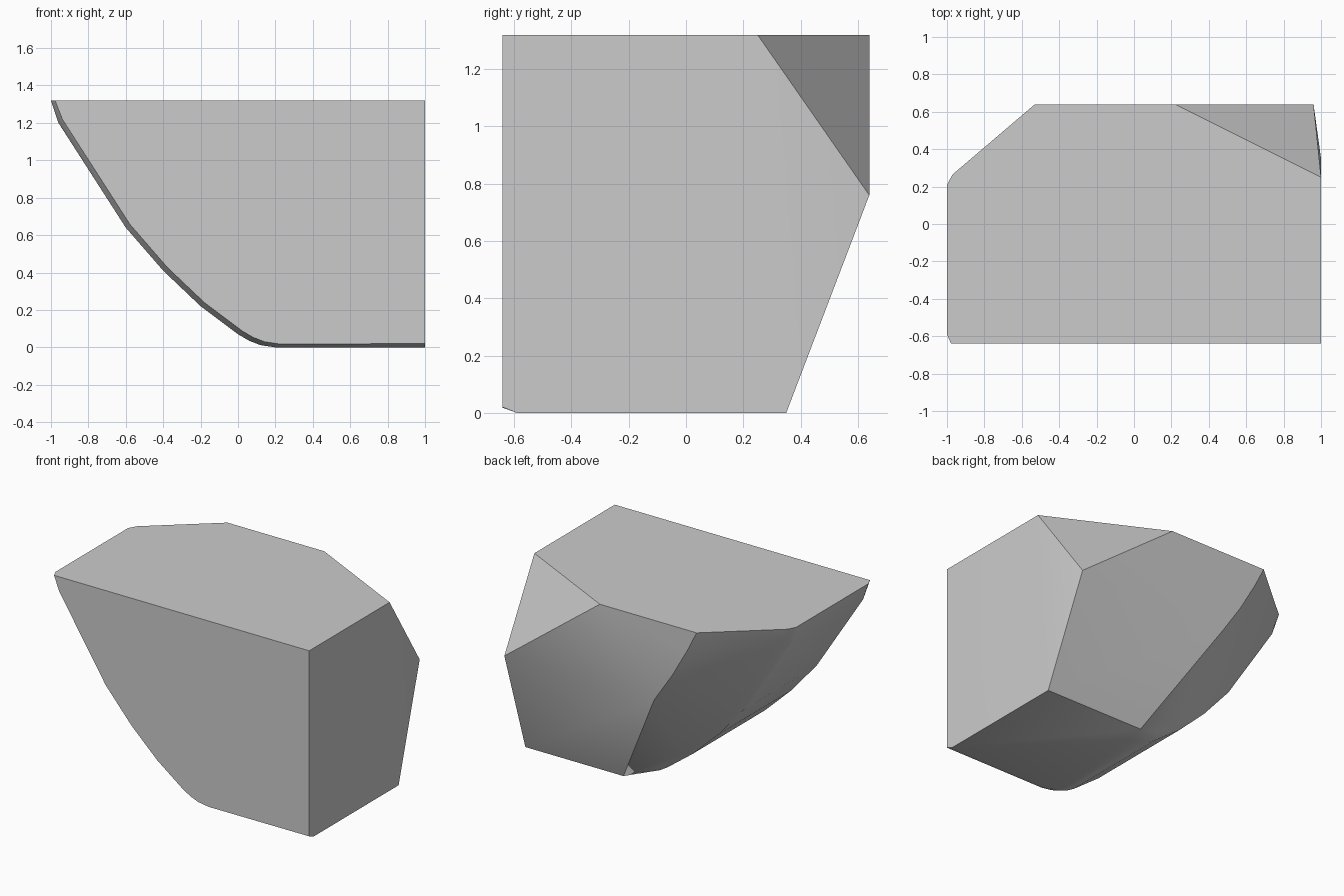
import bpy
import bmesh
import math

if "Cube" in bpy.data.objects:
    bpy.data.objects.remove(bpy.data.objects["Cube"], do_unlink=True)

TOP, FRONT, BACK = 1.32, -0.64, 0.64

stone = bpy.data.materials.new("plain grey")
stone.use_nodes = True
grey = (0.6, 0.6, 0.6, 1)
stone.diffuse_color = grey
stone.node_tree.nodes["Principled BSDF"].inputs["Base Color"].default_value = grey

# Curved underside profile (x, z) from the top left tip to the flat base
profile = [(-1, TOP), (-0.96, 1.2), (-0.8, 0.95), (-0.6, 0.64), (-0.4, 0.41),
           (-0.2, 0.22), (0, 0.07), (0.06, 0.035), (0.12, 0.012), (0.2, 0)]
points = []
for x, z in profile:
    points += [(x, -0.59, z), (x, 0.21, z)]
    # Narrow bevels along the front and back of the curve
    up = min(z + 0.018, TOP)
    points += [(x + 0.022, FRONT, up), (x + 0.03, 0.265, up)]

# Curved back ridge, from the top down to the base
points += [(-0.53, BACK, TOP), (-0.46, BACK, 1.18), (-0.34, BACK, 0.97),
           (-0.2, BACK, 0.76), (0.24, 0.35, 0)]

# Flat right side, cut back corner and base
points += [(1, FRONT, TOP), (1, FRONT, 0.02), (1, -0.59, 0),
           (1, 0.35, 0), (1, 0.25, TOP), (0.22, BACK, TOP), (0.96, BACK, 0.76)]

# Wrap the convex body around its ridges and merge the flat faces
mesh = bpy.data.meshes.new("faceted_block")
bm = bmesh.new()
for p in points:
    bm.verts.new(p)
hull = bmesh.ops.convex_hull(bm, input=bm.verts[:])
loose = {g for g in hull["geom_interior"] + hull["geom_unused"]
         if isinstance(g, bmesh.types.BMVert)}
bmesh.ops.delete(bm, geom=list(loose), context="VERTS")
bmesh.ops.dissolve_limit(bm, angle_limit=math.radians(0.5),
                         verts=bm.verts[:], edges=bm.edges[:])
bmesh.ops.recalc_face_normals(bm, faces=bm.faces[:])
bm.to_mesh(mesh)
bm.free()

block = bpy.data.objects.new("faceted_block", mesh)
bpy.context.collection.objects.link(block)
mesh.materials.append(stone)

# Smooth the curved sides and keep the main edges crisp
bpy.ops.object.select_all(action="DESELECT")
block.select_set(True)
bpy.context.view_layer.objects.active = block
bpy.ops.object.shade_smooth_by_angle(angle=math.radians(25))
